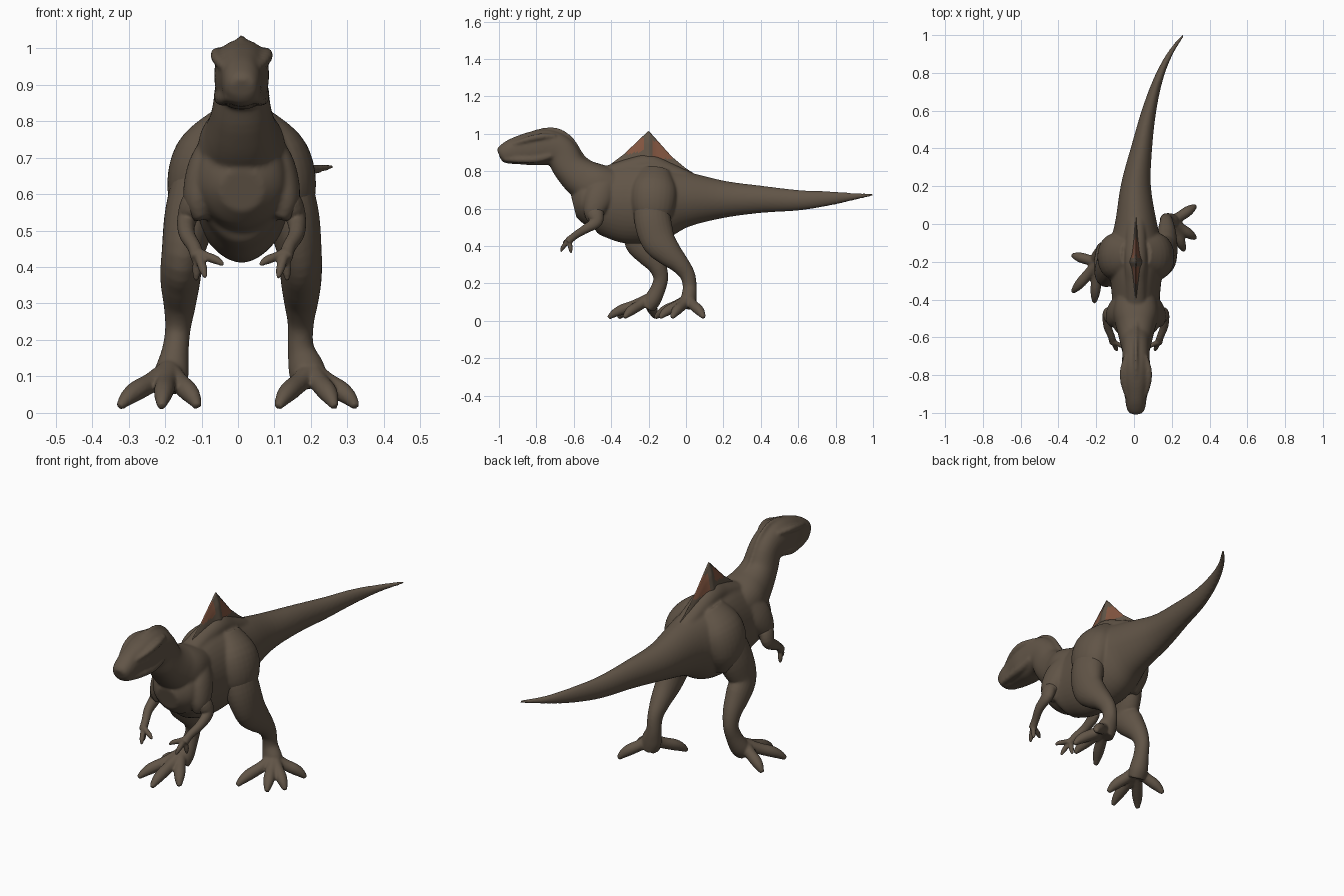
import bpy
import bmesh
import math
from mathutils import Vector

default_cube = bpy.data.objects.get("Cube")
if default_cube:
    bpy.data.objects.remove(default_cube, do_unlink=True)

MID = 0.01  # x of the body's centre plane
SIDEWAYS = Vector((1, 0, 0))
UPWARD = Vector((0, 0, 1))


def make_material(name, colour):
    material = bpy.data.materials.new(name)
    material.use_nodes = True
    material.diffuse_color = (*colour, 1)
    shader = material.node_tree.nodes["Principled BSDF"]
    shader.inputs["Base Color"].default_value = (*colour, 1)
    shader.inputs["Roughness"].default_value = 0.8
    return material


skin = make_material("brown_skin", (0.12, 0.09, 0.063))
rust = make_material("rust_patch", (0.23, 0.093, 0.052))


def spline(stations, steps):
    """Smooth the stations with a Catmull-Rom curve."""
    points = [Vector(s) for s in stations]
    padded = [points[0]] + points + [points[-1]]
    result = []
    for p, q, r, s in zip(padded, padded[1:], padded[2:], padded[3:]):
        for i in range(steps):
            t = i / steps
            result.append(q + (r - p) * (t / 2)
                          + (p * 2 - q * 5 + r * 4 - s) * (t * t / 2)
                          + (q * 3 - p - r * 3 + s) * (t ** 3 / 2))
    return result + [points[-1]]


def tube(bm, stations, side=SIDEWAYS, power=1.0, sides=24, steps=5):
    """Loft ellipses along stations of (x, y, z, half width, half depth)."""
    path = spline(stations, steps)
    rings = []
    for i, station in enumerate(path):
        before, after = path[max(i - 1, 0)], path[min(i + 1, len(path) - 1)]
        along = Vector((after - before)[:3]).normalized()
        across = (side - along * side.dot(along)).normalized()
        upright = along.cross(across)
        ring = []
        for k in range(sides):
            angle = math.tau * k / sides
            c, s = math.cos(angle), math.sin(angle)
            c = math.copysign(abs(c) ** power, c)
            s = math.copysign(abs(s) ** power, s)
            ring.append(bm.verts.new(Vector(station[:3])
                                     + across * (c * station[3])
                                     + upright * (s * station[4])))
        rings.append(ring)
    for ring, following in zip(rings, rings[1:]):
        for k in range(sides):
            n = (k + 1) % sides
            bm.faces.new((ring[k], ring[n], following[n], following[k]))
    bm.faces.new(rings[0][::-1])
    bm.faces.new(rings[-1])


def digit(bm, base, tip, radius, lift, side):
    """A toe or finger with a raised knuckle and a tapered claw."""
    base, tip = Vector(base), Vector(tip)
    stations = []
    for t, size, rise in ((0, 1, 0), (0.35, 0.9, 0.3), (0.65, 0.9, 1),
                          (0.85, 0.7, 0.9), (1, 0.35, 0)):
        place = base.lerp(tip, t) + UPWARD * lift * rise
        stations.append((*place, radius * size, radius * size))
    tube(bm, stations, side, sides=12, steps=4)


def finish(bm, name, voxel=0, smoothing=4):
    """Store the part; a voxel size blends its tubes into one skin."""
    bmesh.ops.recalc_face_normals(bm, faces=bm.faces)
    mesh = bpy.data.meshes.new(name)
    bm.to_mesh(mesh)
    bm.free()
    mesh.materials.append(skin)
    obj = bpy.data.objects.new(name, mesh)
    bpy.context.collection.objects.link(obj)
    if voxel:
        remesh = obj.modifiers.new("blend", "REMESH")
        remesh.mode = "VOXEL"
        remesh.voxel_size = voxel
        remesh.use_smooth_shade = True
        soften = obj.modifiers.new("soften", "SMOOTH")
        soften.factor = 0.5
        soften.iterations = smoothing
    return obj


# Tail and trunk, then neck and head rising out of the shoulders
tail = [(.26, 1, .675, .007, .007), (.19, .9, .665, .015, .019),
        (.13, .77, .655, .024, .038), (.08, .6, .645, .038, .055),
        (.04, .4, .65, .056, .073), (MID, .2, .65, .08, .1)]
trunk = [(0, .65, .112, .15), (-.15, .635, .15, .205), (-.3, .63, .135, .218),
         (-.42, .635, .125, .19), (-.5, .635, .13, .155),
         (-.56, .62, .11, .115), (-.6, .61, .06, .06)]
neck = [(-.35, .665, .1, .13), (-.47, .72, .12, .118), (-.555, .762, .1, .106),
        (-.62, .82, .083, .091), (-.67, .9, .072, .09)]
head = [(-.74, .928, .074, .095), (-.82, .922, .074, .091),
        (-.9, .911, .059, .075), (-.955, .899, .053, .06),
        (-.988, .892, .043, .044), (-1, .888, .028, .025)]
body = bmesh.new()
tube(body, tail + [(MID, *s) for s in trunk], power=1.05, sides=40)
tube(body, [(MID, *s) for s in neck + head], power=.88, sides=32)
# Swelling of the back under the sail
tube(body, [(MID, *s) for s in (
    (-.42, .8, .05, .03), (-.3, .82, .055, .05), (-.2, .83, .06, .06),
    (-.09, .795, .055, .05), (.05, .75, .045, .03))])
# Low crest along the nape and crown
tube(body, [(MID, y, z, .01, .01) for y, z in (
    (-.5, .84), (-.55, .88), (-.605, .965), (-.66, 1.01), (-.72, 1.027),
    (-.8, 1.013), (-.87, .98))], sides=12)
for s in (-1, 1):
    # Brow ridge
    tube(body, [(MID + s * x, y, z, r, r) for x, y, z, r in (
        (.05, -.7, .985, .014), (.068, -.78, .984, .018),
        (.064, -.85, .968, .016), (.042, -.93, .943, .01))], sides=12)
    # Jaw line
    tube(body, [(MID + s * x, y, z, r, r) for x, y, z, r in (
        (.055, -.72, .885, .02), (.055, -.8, .865, .022),
        (.045, -.9, .862, .018), (.032, -.97, .866, .014))], sides=12)
    # Hip muscle that carries the back into the thigh
    tube(body, [(MID + s * x, y, z, a, b) for x, y, z, a, b in (
        (.05, -.16, .81, .035, .07), (.105, -.17, .71, .078, .118),
        (.125, -.175, .6, .078, .112), (.11, -.18, .5, .045, .065))])
    # Shoulder muscle
    tube(body, [(MID + s * x, y, z, a, b) for x, y, z, a, b in (
        (.06, -.41, .75, .04, .05), (.1, -.46, .67, .048, .075),
        (.12, -.495, .585, .04, .055), (.11, -.505, .53, .02, .025))])
finish(body, "body", .007, 8)

# Legs in mid stride
left_leg = [(.08, -.17, .75, .03, .05), (.118, -.18, .67, .065, .085),
            (.148, -.18, .55, .073, .098), (.17, -.15, .435, .06, .092),
            (.173, -.095, .365, .056, .073), (.173, -.035, .305, .047, .052),
            (.172, .008, .245, .036, .041), (.172, .02, .18, .036, .037),
            (.188, .015, .12, .05, .042), (.2, .01, .07, .045, .042)]
right_leg = [(-.06, -.17, .75, .03, .05), (-.1, -.185, .67, .065, .085),
             (-.128, -.22, .55, .072, .098), (-.152, -.25, .435, .058, .083),
             (-.158, -.205, .365, .055, .07), (-.16, -.155, .295, .044, .05),
             (-.165, -.135, .23, .035, .04), (-.172, -.15, .17, .037, .04),
             (-.182, -.18, .11, .047, .045), (-.19, -.205, .07, .045, .038)]
left_toes = [(.325, .095), (.325, -.075), (.265, -.14), (.11, -.165)]
right_toes = [(-.325, -.165), (-.325, -.36), (-.21, -.415), (-.11, -.33)]
for name, stations, toes in (("left_leg", left_leg, left_toes),
                             ("right_leg", right_leg, right_toes)):
    leg = bmesh.new()
    tube(leg, stations)
    x, y = stations[-1][:2]
    for toe in toes:
        digit(leg, (x, y, .115), (*toe, .016), .031, .01, UPWARD)
    finish(leg, name, .006)

# Small arms with three fingers
arm_path = [(.08, -.46, .62, .035, .04), (.128, -.485, .58, .036, .048),
            (.15, -.48, .53, .027, .034), (.15, -.54, .49, .022, .024),
            (.13, -.595, .455, .019, .02), (.12, -.63, .425, .02, .02)]
finger_tips = [(.1, -.67, .37), (.125, -.615, .362), (.05, -.655, .405)]
for name, s in (("left_arm", 1), ("right_arm", -1)):
    arm = bmesh.new()
    tube(arm, [(MID + s * x, *rest) for x, *rest in arm_path], sides=16)
    for x, y, z in finger_tips:
        digit(arm, (MID + s * .12, -.625, .44), (MID + s * x, y, z),
              .014, .004, SIDEWAYS)
    finish(arm, name, .0045)

# Pointed back sail with a slight central rib
ROOT = .74
COLUMNS, ROWS = 72, 20
crest = [(-.47, .8), (-.4, .84), (-.33, .893), (-.2, 1.017),
         (-.075, .877), (0, .815), (.08, .765)]


def crest_height(y):
    for (y0, z0), (y1, z1) in zip(crest, crest[1:]):
        if y <= y1:
            return z0 + (z1 - z0) * (y - y0) / (y1 - y0)
    return crest[-1][1]


sail = bmesh.new()
grid = []
for i in range(COLUMNS + 1):
    y = crest[0][0] + (crest[-1][0] - crest[0][0]) * i / COLUMNS
    top = crest_height(y)
    rib = .006 * math.exp(-((y + .2) / .025) ** 2)
    column = []
    for j in range(-ROWS, ROWS + 1):
        v = j / ROWS
        depth = (top - ROOT) * abs(v)
        half = .17 * depth + (.004 + rib) * min(1, abs(v) * 5)
        column.append(sail.verts.new((MID + math.copysign(half, v),
                                      y, top - depth)))
    grid.append(column)
for a, b in zip(grid, grid[1:]):
    for j in range(2 * ROWS):
        face = sail.faces.new((a[j], a[j + 1], b[j + 1], b[j]))
        face.smooth = True
        centre = face.calc_center_median()
        front = -.32 < centre.y < -.225 and centre.z > .895 + .2 * (centre.y + .3)
        rear = -.18 < centre.y < -.07 and .865 < centre.z + .1 * (centre.y + .1)
        if (front or rear) and centre.z < (.98 if front else .96):
            face.material_index = 1
sail_object = finish(sail, "back_sail")
sail_object.data.materials.append(rust)
